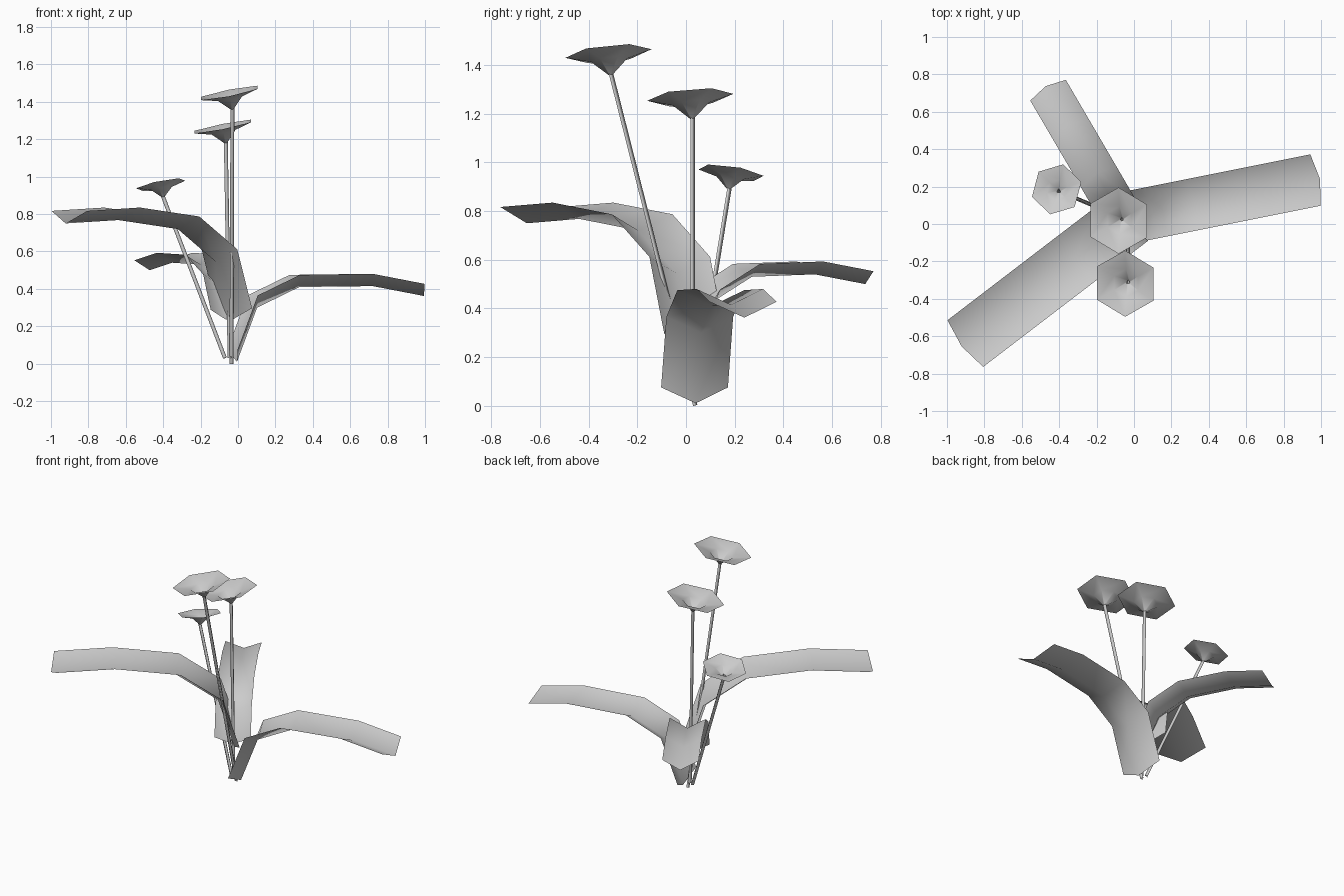
import bpy
import bmesh
from math import cos, sin, radians, tau
from mathutils import Vector

cube = bpy.data.objects.get("Cube")
if cube:
    bpy.data.objects.remove(cube)

# One plain grey for the whole plant
grey = bpy.data.materials.new("plain grey")
grey.use_nodes = True
colour = (0.6, 0.6, 0.6, 1)
grey.diffuse_color = colour
grey.node_tree.nodes["Principled BSDF"].inputs["Base Color"].default_value = colour


def skin(name, rings, closed):
    """Join neighbouring rows of points with smooth quads."""
    bm = bmesh.new()
    rows = [[bm.verts.new(p) for p in ring] for ring in rings]
    for low, high in zip(rows, rows[1:]):
        count = len(low)
        for i in range(count if closed else count - 1):
            j = (i + 1) % count
            bm.faces.new((low[i], low[j], high[j], high[i])).smooth = True
    mesh = bpy.data.meshes.new(name)
    bm.to_mesh(mesh)
    bm.free()
    mesh.materials.append(grey)
    obj = bpy.data.objects.new(name, mesh)
    bpy.context.collection.objects.link(obj)
    return obj


def leaf(name, base, angle, half_width, fold, profile):
    """Arching blade with a sunken midrib; profile holds (reach, height)."""
    a = radians(angle)
    out = Vector((cos(a), sin(a), 0))
    side = Vector((sin(a), -cos(a), 0)) * half_width
    up = Vector((0, 0, fold))
    rows = []
    for reach, height in profile:
        mid = Vector((*base, height)) + out * reach
        rows.append([mid + side + up, mid + out * 0.025, mid - side + up])
    return skin(name, rows, False)


def ring(centre, axis, radius, sides, turn):
    """Regular polygon around an axis, kept aligned with x and y."""
    n = axis.normalized()
    x = (Vector((1, 0, 0)) - n * n.x).normalized()
    y = n.cross(x)
    return [centre + (x * cos(t) + y * sin(t)) * radius
            for t in (radians(turn) + tau * i / sides for i in range(sides))]


def flower(name, foot, top, axis, size, turn):
    """Thin three-sided stem carrying a hexagonal funnel."""
    foot, top, axis = Vector(foot), Vector(top), Vector(axis).normalized()
    along = (top - foot).normalized()
    skin(name + "_stem", [ring(p, along, 0.012, 3, 90)
                          for p in (foot, top + along * 0.012)], True)
    funnel = [(0.008, 0), (0.075, 0.062), (0.178, 0.09)]
    skin(name + "_bloom", [ring(top + axis * h * size, axis, r * size, 6, turn)
                           for r, h in funnel], True)


# Leaves
leaf("left_leaf", (-0.03, 0.035), 11.3, 0.14, 0.065,
     [(0, 0.01), (0.11, 0.3), (0.34, 0.41), (0.74, 0.415), (1.02, 0.362)])
leaf("front_leaf", (-0.02, 0.035), 217.4, 0.157, 0.067,
     [(0, 0.23), (0.1, 0.545), (0.355, 0.72), (0.755, 0.768), (1.11, 0.75)])
leaf("back_leaf", (-0.051, 0.016), 120.3, 0.11, 0.053,
     [(0, 0.235), (0.08, 0.425), (0.27, 0.53), (0.57, 0.54), (0.81, 0.5)])

# Flowers
flower("tall_flower", (-0.035, 0.035, 0), (-0.03, -0.31, 1.36),
       (-0.2, -0.1, 1), 1, 30)
flower("middle_flower", (-0.045, 0.025, 0.03), (-0.065, 0.025, 1.18),
       (-0.2, -0.08, 1), 1, 30)
flower("short_flower", (-0.07, 0.035, 0.03), (-0.4, 0.175, 0.89),
       (-0.2, 0.15, 1), 0.78, 15)
